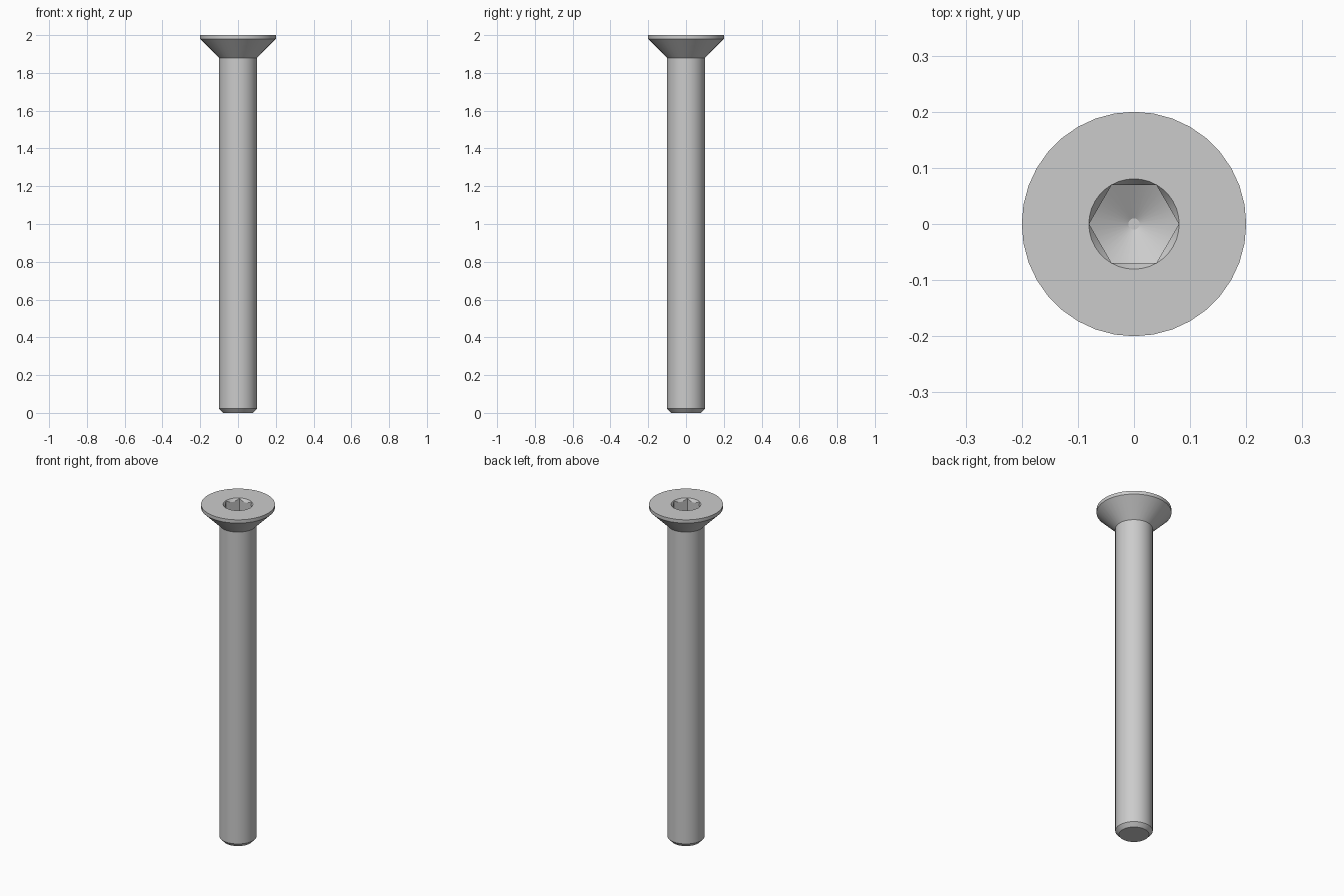
import bpy
import bmesh
from math import cos, sin, tau, radians

cube = bpy.data.objects.get("Cube")
if cube:
    bpy.data.objects.remove(cube, do_unlink=True)

SIDES = 36

steel = bpy.data.materials.new("steel grey")
steel.use_nodes = True
colour = (0.6, 0.6, 0.6, 1)
steel.diffuse_color = colour
steel.node_tree.nodes["Principled BSDF"].inputs["Base Color"].default_value = colour


def turned(name, profile, sides=SIDES):
    """Closed solid turned about z from (radius, height) pairs, bottom first."""
    bm = bmesh.new()
    rings = [[bm.verts.new((r * cos(tau * i / sides), r * sin(tau * i / sides), z))
              for i in range(sides)] for r, z in profile]
    for low, high in zip(rings, rings[1:]):
        for i in range(sides):
            j = (i + 1) % sides
            bm.faces.new((low[i], low[j], high[j], high[i]))
    bm.faces.new(rings[0][::-1])
    bm.faces.new(rings[-1])
    mesh = bpy.data.meshes.new(name)
    bm.to_mesh(mesh)
    bm.free()
    mesh.materials.append(steel)
    obj = bpy.data.objects.new(name, mesh)
    bpy.context.collection.objects.link(obj)
    return obj


def combine(target, tool, operation):
    """Apply a boolean and discard the tool."""
    tool.hide_render = True
    mod = target.modifiers.new(operation.title(), 'BOOLEAN')
    mod.operation = operation
    mod.solver = 'EXACT'
    mod.object = tool
    bpy.context.view_layer.objects.active = target
    bpy.ops.object.modifier_apply(modifier=mod.name)
    bpy.data.objects.remove(tool, do_unlink=True)


# Shank with chamfered tip, countersunk head and thin rim
bolt = turned("countersunk_bolt", [(0.08, 0), (0.1, 0.022), (0.1, 1.88),
                                   (0.2, 1.98), (0.2, 2)])

# Hexagonal socket ending in a shallow drill point
socket = turned("socket_cutter", [(0.08, 1.8), (0.08, 2.1)], 6)
drill = turned("drill_cutter", [(0.01, 1.865), (0.1, 1.917), (0.1, 2.2)])
combine(socket, drill, 'INTERSECT')
combine(bolt, socket, 'DIFFERENCE')

# Conical lead-in around the socket mouth
lead_in = turned("lead_in_cutter", [(0.0605, 1.97), (0.0805, 2), (0.1005, 2.03)])
combine(bolt, lead_in, 'DIFFERENCE')

bpy.ops.object.select_all(action='DESELECT')
bolt.select_set(True)
bpy.context.view_layer.objects.active = bolt
bpy.ops.object.shade_smooth_by_angle(angle=radians(25))
